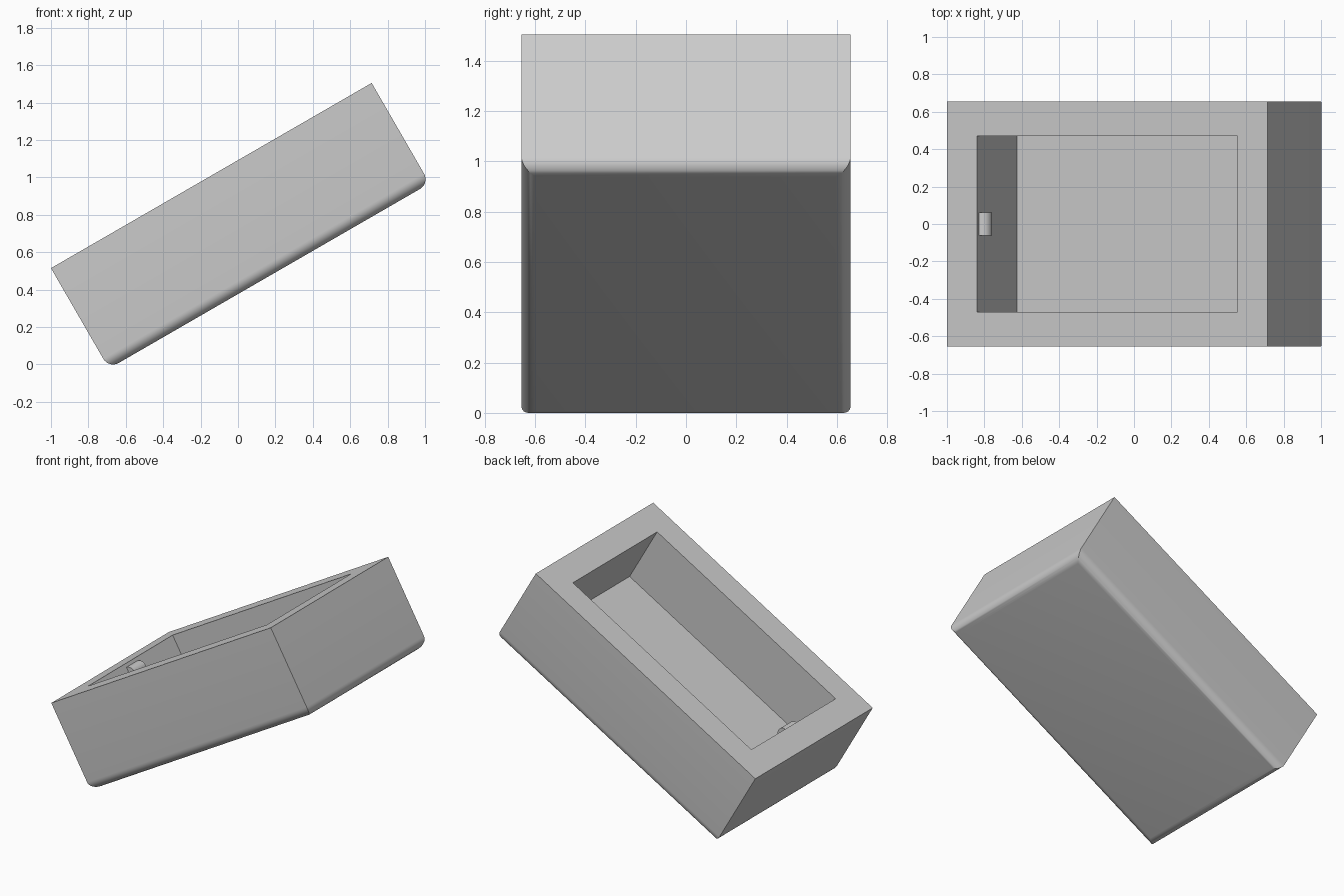
import bpy, bmesh, math
from mathutils import Matrix

cube = bpy.data.objects.get("Cube")
if cube:
    bpy.data.objects.remove(cube)

LENGTH, HALF_WIDTH, HEIGHT = 1.98, 0.655, 0.62
FILLET, STEPS = 0.06, 8
WALL, DEPTH = 0.185, 0.43
TILT = Matrix.Translation((-1, 0, 0.515)) @ Matrix.Rotation(math.radians(-30), 4, 'Y')

grey = bpy.data.materials.new("light grey")
grey.use_nodes = True
colour = (0.6, 0.6, 0.6, 1)
grey.diffuse_color = colour
grey.node_tree.nodes["Principled BSDF"].inputs["Base Color"].default_value = colour


def finish(bm, name):
    """Turn the bmesh into a tilted, softly shaded object."""
    bmesh.ops.recalc_face_normals(bm, faces=bm.faces)
    mesh = bpy.data.meshes.new(name)
    bm.to_mesh(mesh)
    bm.free()
    mesh.transform(TILT)
    mesh.materials.append(grey)
    obj = bpy.data.objects.new(name, mesh)
    bpy.context.collection.objects.link(obj)
    bpy.ops.object.select_all(action='DESELECT')
    obj.select_set(True)
    bpy.context.view_layer.objects.active = obj
    bpy.ops.object.shade_smooth_by_angle(angle=math.radians(30))
    return obj


def ring(bm, inset, z):
    """Rectangle of vertices, drawn in from the outer footprint."""
    a, b, w = inset, LENGTH - inset, HALF_WIDTH - inset
    return [bm.verts.new((x, y, z)) for x, y in ((a, -w), (b, -w), (b, w), (a, w))]


# Open tray: rounded underside, straight walls, flat rim, recessed floor
bm = bmesh.new()
levels = []
for i in range(STEPS + 1):
    t = math.pi / 2 * i / STEPS
    levels.append((FILLET * (1 - math.sin(t)), -HEIGHT + FILLET * (1 - math.cos(t))))
levels += [(0, 0), (WALL, 0), (WALL, -DEPTH)]
rings = [ring(bm, *level) for level in levels]
for low, high in zip(rings, rings[1:]):
    for k in range(4):
        n = (k + 1) % 4
        bm.faces.new((low[k], low[n], high[n], high[k]))
bm.faces.new(rings[0])
bm.faces.new(rings[-1])
finish(bm, "tray")

# Small rounded catch on the inside of the low end wall
bm = bmesh.new()
place = Matrix.Translation((WALL, 0, -0.07)) @ Matrix.Rotation(math.pi / 2, 4, 'X')
bmesh.ops.create_cone(bm, cap_ends=True, segments=32, radius1=0.046, radius2=0.046,
                      depth=0.125, matrix=place)
finish(bm, "catch")
